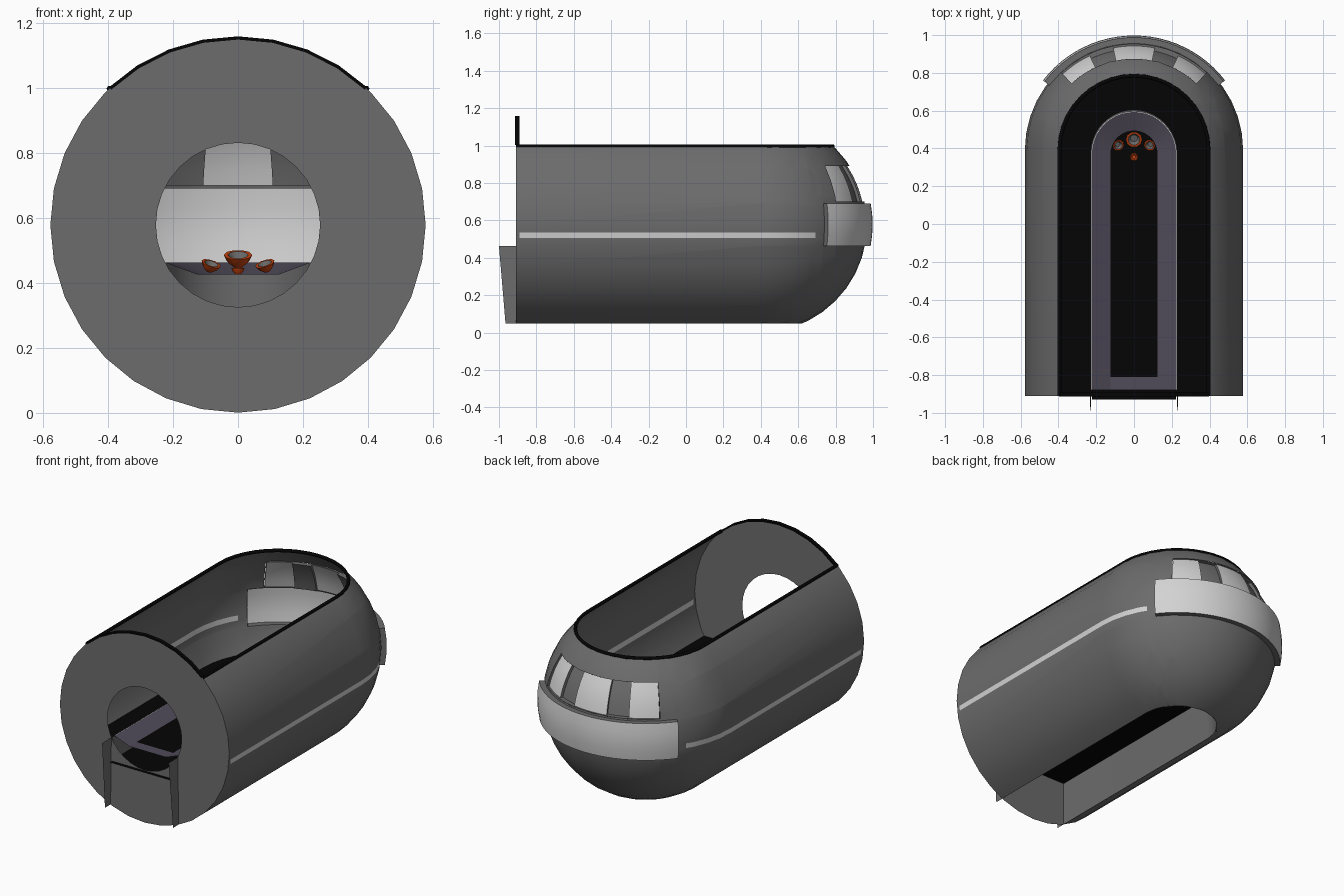
import bpy, bmesh
from math import sin, cos, pi, radians, sqrt, atan2, degrees
from mathutils import Matrix

if "Cube" in bpy.data.objects:
    bpy.data.objects.remove(bpy.data.objects["Cube"])

R, CZ, CY, FRONT = 0.578, 0.578, 0.39, -0.91     # shell radius, axis height, dome centre, front wall
DECK, FLOOR = 0.463, 0.32                        # tray edge height, black floor height


def material(name, *rgb):
    m = bpy.data.materials.new(name)
    m.diffuse_color = (*rgb, 1)
    m.use_nodes = True
    m.node_tree.nodes["Principled BSDF"].inputs["Base Color"].default_value = m.diffuse_color
    return m


MATS = [material("hull grey", 0.15, 0.15, 0.15), material("light grey", 0.65, 0.65, 0.65),
        material("black", 0.0015, 0.0015, 0.0015), material("purple grey", 0.08, 0.07, 0.1),
        material("orange", 0.6, 0.06, 0.005)]
G, W, B, P, O = range(5)


def finish(name, bm, angle=35):
    bmesh.ops.recalc_face_normals(bm, faces=bm.faces)
    me = bpy.data.meshes.new(name)
    bm.to_mesh(me)
    bm.free()
    for m in MATS:
        me.materials.append(m)
    ob = bpy.data.objects.new(name, me)
    bpy.context.collection.objects.link(ob)
    me.shade_smooth()
    me.set_sharp_from_angle(angle=radians(angle))
    return ob


def loft(name, loops, mats, closed=True, cap=None, angle=35):
    """Skin successive loops of equal length; one material per strip."""
    bm = bmesh.new()
    rows = [[bm.verts.new(p) for p in lp] for lp in loops]
    n = len(rows[0])
    for a, b, m in zip(rows, rows[1:], mats):
        for i in range(n if closed else n - 1):
            j = (i + 1) % n
            bm.faces.new((a[i], a[j], b[j], b[i])).material_index = m
    if cap is not None:
        bm.faces.new(rows[-1]).material_index = cap
    return finish(name, bm, angle)


def arch(w, yc, y0, z, n=20):
    """Long U outline, rounded at the back."""
    arc = [(w * cos(pi * i / n), yc + w * sin(pi * i / n), z) for i in range(n + 1)]
    return [(w, y0, z)] + arc + [(-w, y0, z)]


def ring_y(r, y, n=32):
    return [(r * sin(2 * pi * i / n), y, CZ + r * cos(2 * pi * i / n)) for i in range(n)]


# Hull: lathed capsule, then trimmed and panelled with plane cuts
bm = bmesh.new()
rows = [(R, FRONT)] + [(R * cos(pi / 2 * k / 10), CY + R * sin(pi / 2 * k / 10)) for k in range(10)]
loops = [[bm.verts.new(p) for p in ring_y(r, y)] for r, y in rows]
for a, b in zip(loops, loops[1:]):
    for i in range(32):
        bm.faces.new((a[i], a[(i + 1) % 32], b[(i + 1) % 32], b[i]))
pole = bm.verts.new((0, CY + R, CZ))
for i in range(32):
    bm.faces.new((loops[-1][i], loops[-1][(i + 1) % 32], pole))


def cut(co, no, outer=False, dome=False):
    faces = [f for f in bm.faces if not dome or f.calc_center_median().y > CY]
    geom = list({e for f in faces for e in f.edges} | {v for f in faces for v in f.verts}) + faces
    bmesh.ops.bisect_plane(bm, geom=geom, dist=1e-5, plane_co=co, plane_no=no, clear_outer=outer)


BAND, VISOR, STRIPE = 52.5, 43, 58               # half angles round the dome
cut((0, 0, 1.0), (0, 0, 1), True)
cut((0, 0, 0.05), (0, 0, -1), True)
for z in (DECK, 0.69, 0.70, 0.89):
    cut((0, 0, z), (0, 0, 1), dome=True)
for z in (0.505, 0.535):
    cut((0, 0, z), (0, 0, 1))
cut((0, -0.89, 0), (0, 1, 0))
for az in (VISOR, BAND, STRIPE):
    for s in (1, -1):
        t = radians(az) * s
        cut((0, CY, 0), (cos(t), -sin(t), 0), dome=True)
doomed = []
for f in bm.faces:
    c = f.calc_center_median()
    az = degrees(atan2(abs(c.x), c.y - CY))
    if (az < BAND and DECK < c.z < 0.69) or (az < VISOR and 0.70 < c.z < 0.89):
        doomed.append(f)
    elif 0.505 < c.z < 0.535 and c.y > -0.89 and az > STRIPE:
        f.material_index = W                      # side stripe
bmesh.ops.delete(bm, geom=doomed, context='FACES')
finish("hull", bm)


def patch(name, a0, a1, z0, z1, r, mat, edge_r, side_r, n=12):
    """Spherical panel on the dome with lips back to edge_r (top, bottom) and side_r."""
    us = [0] + [i / n for i in range(n + 1)] + [1]
    vs = [0] + [i / 4 for i in range(5)] + [1]
    bm = bmesh.new()
    grid = []
    for j, v in enumerate(vs):
        row = []
        for i, u in enumerate(us):
            rad = side_r if i in (0, n + 2) else edge_r if j in (0, 6) else r
            z = z0 + (z1 - z0) * v
            h = sqrt(rad ** 2 - (z - CZ) ** 2)
            t = radians(a0 + (a1 - a0) * u)
            row.append(bm.verts.new((h * sin(t), CY + h * cos(t), z)))
        grid.append(row)
    for j in range(6):
        for i in range(n + 2):
            f = bm.faces.new((grid[j][i], grid[j][i + 1], grid[j + 1][i + 1], grid[j + 1][i]))
            f.material_index = G if i in (0, n + 1) or j in (0, 5) else mat
    bmesh.ops.dissolve_degenerate(bm, dist=1e-6, edges=bm.edges)
    return finish(name, bm)


# Rear bumper band and three windows with recessed posts between
patch("rear_band", -BAND, BAND, DECK, 0.69, 0.608, W, 0.572, 0.572, 24)
for k, (a, b) in enumerate(((-VISOR, -25), (-11.5, 11.5), (25, VISOR))):
    patch(f"window_{k}", a, b, 0.70, 0.89, 0.566, W, R - 0.002, 0.55, 8)
for k, (a, b) in enumerate(((-25, -11.5), (11.5, 25))):
    patch(f"window_post_{k}", a, b, 0.70, 0.89, 0.55, G, R - 0.002, 0.55, 6)

# Front wall with round opening
loft("front_wall", [ring_y(R, FRONT), ring_y(0.253, FRONT)], [G])


# Black rim around the roof opening and over the front wall
def tube(name, pts, r):
    cu = bpy.data.curves.new(name, 'CURVE')
    cu.dimensions = '3D'
    cu.bevel_depth = r
    cu.bevel_resolution = 1
    cu.use_fill_caps = True
    sp = cu.splines.new('POLY')
    sp.points.add(len(pts) - 1)
    for p, q in zip(sp.points, pts):
        p.co = (*q, 1)
    cu.materials.append(MATS[B])
    ob = bpy.data.objects.new(name, cu)
    bpy.context.collection.objects.link(ob)


rim_w = sqrt(R * R - (1.0 - CZ) ** 2)
tube("roof_rim", arch(rim_w, CY, FRONT, 0.998), 0.01)
top = atan2(rim_w, 1.0 - CZ)
angs = [top * (i / 4 - 1) for i in range(9)]
loft("front_wall_rim",
     [[(r * sin(t), y, CZ + r * cos(t)) for t in angs]
      for r, y in ((R - 0.007, FRONT - 0.003), (R + 0.003, FRONT - 0.003),
                   (R + 0.003, FRONT + 0.02), (R - 0.007, FRONT + 0.02))],
     [B, B, B], closed=False)

# Black floor across the hull, with a ledge through the front wall
floor_w = sqrt(R * R - (FLOOR - CZ) ** 2) - 0.004
loft("floor", [arch(floor_w, CY, FRONT + 0.002, FLOOR), arch(0.22, 0.37, FRONT + 0.002, FLOOR)],
     [B], cap=B)
loft("floor_ledge", [[(-0.222, y, FLOOR) for y in (-0.93, FRONT)],
                     [(0.222, y, FLOOR) for y in (-0.93, FRONT)]], [B], closed=False)

# Raised tray: sloping sides, open at the front, black bed
loft("tray", [arch(0.226, 0.37, -0.88, DECK), arch(0.125, 0.37, -0.88, 0.425)], [P], closed=False)
loft("tray_front", [[(-0.125, y, 0.425) for y in (-0.88, -0.81)],
                    [(0.125, y, 0.425) for y in (-0.88, -0.81)]], [P], closed=False)
loft("tray_bed", [arch(0.125, 0.37, -0.81, 0.425)], [], cap=B)
loft("tray_trim", [arch(0.223, 0.37, -0.88, DECK + 0.002), arch(0.228, 0.37, -0.88, DECK + 0.002)],
     [W], closed=False)

# Underside channel; its side walls run out past the front wall as fins
loft("channel", [arch(0.232, 0.385, -0.965, 0.05), arch(0.227, 0.37, -1.0, DECK)], [G], closed=False)


# Orange-rimmed cups and a small knob at the back of the tray
def cup(name, x, y, z, r, h, tilt_x=0, tilt_y=0, inner=G):
    prof = [(0.35, 0), (0.8, 0.5), (1, 1), (0.72, 1), (0.45, 0.45)]
    loops = [[(k * r * cos(2 * pi * i / 10), k * r * sin(2 * pi * i / 10), v * h)
              for i in range(10)] for k, v in prof]
    ob = loft(name, loops, [O, O, O, inner], cap=inner)
    ob.matrix_world = (Matrix.Translation((x, y, z)) @ Matrix.Rotation(radians(tilt_y), 4, 'Y')
                       @ Matrix.Rotation(radians(tilt_x), 4, 'X'))


cup("centre_cup", 0, 0.46, 0.45, 0.044, 0.038, 20)
for s in (-1, 1):
    cup("side_cup", s * 0.09, 0.425, 0.436, 0.031, 0.026, 20, s * -18)
cup("knob", 0, 0.355, 0.426, 0.021, 0.02, inner=O)
